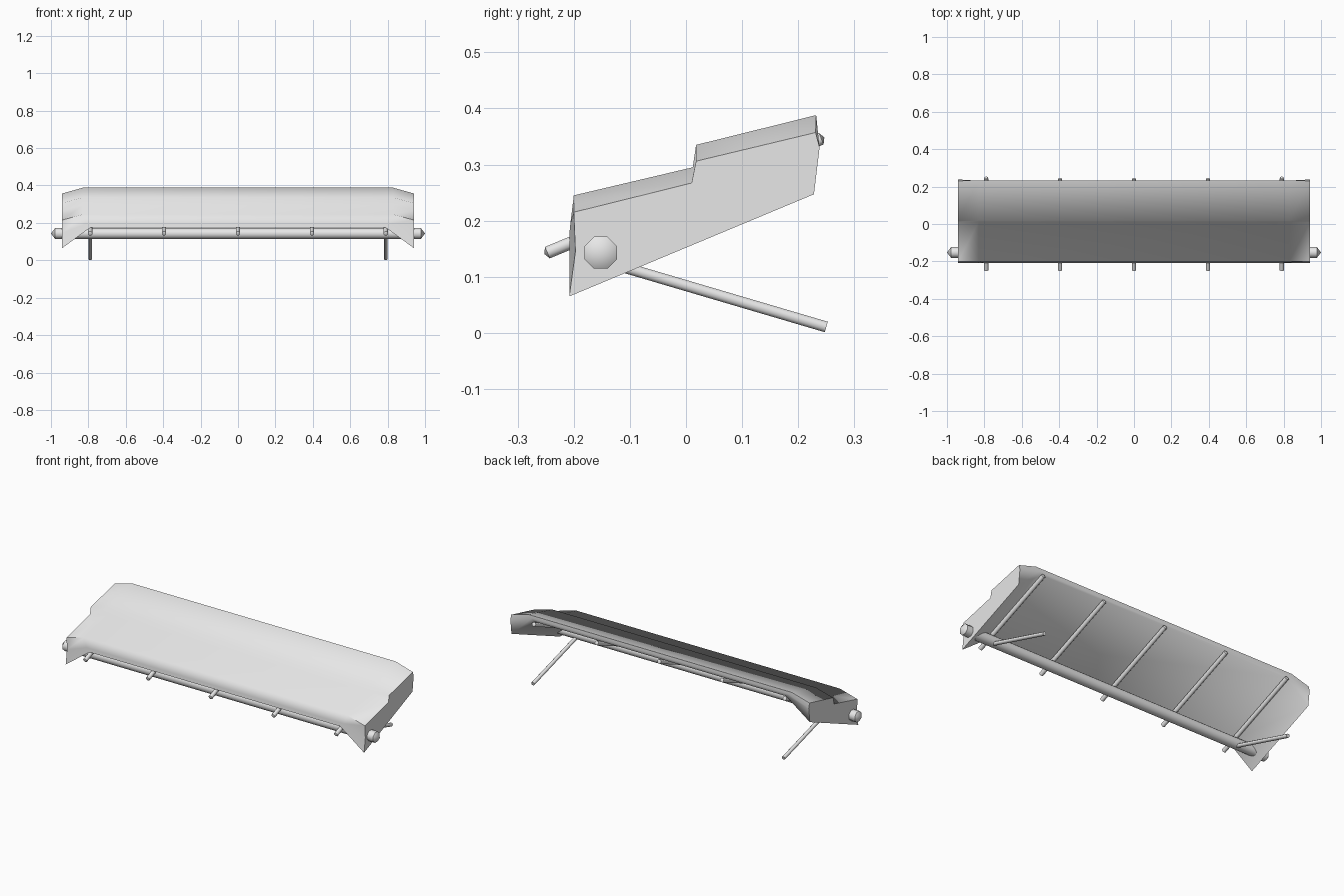
import bpy, bmesh, math
from mathutils import Vector

cube = bpy.data.objects.get("Cube")
if cube:
    bpy.data.objects.remove(cube)

grey = bpy.data.materials.new("light_grey")
grey.use_nodes = True
colour = (0.8, 0.8, 0.8, 1)
grey.diffuse_color = colour
grey.node_tree.nodes["Principled BSDF"].inputs["Base Color"].default_value = colour


def finish(name, bm, angle):
    bmesh.ops.recalc_face_normals(bm, faces=bm.faces)
    mesh = bpy.data.meshes.new(name)
    bm.to_mesh(mesh)
    bm.free()
    mesh.materials.append(grey)
    obj = bpy.data.objects.new(name, mesh)
    bpy.context.collection.objects.link(obj)
    bpy.ops.object.select_all(action='DESELECT')
    obj.select_set(True)
    bpy.context.view_layer.objects.active = obj
    bpy.ops.object.shade_smooth_by_angle(angle=math.radians(angle))
    return obj


def rod(name, start, end, radius, tip=0.0, sides=8):
    """Straight bar; tip is the length of the point on each end."""
    start, end = Vector(start), Vector(end)
    axis = end - start
    length = axis.length
    turn = axis.to_track_quat('Z', 'Y')
    rings = [(0, radius), (length, radius)]
    bm = bmesh.new()
    loops = []
    for along, r in rings:
        loops.append([bm.verts.new(start + turn @ Vector((
            r * math.cos(math.tau * (i + 0.5) / sides),
            r * math.sin(math.tau * (i + 0.5) / sides), along)))
            for i in range(sides)])
    for i in range(sides):
        j = (i + 1) % sides
        bm.faces.new((loops[0][i], loops[0][j], loops[1][j], loops[1][i]))
    for loop, centre, way in ((loops[0], start, -1), (loops[1], end, 1)):
        if tip:
            peak = bm.verts.new(centre + axis.normalized() * tip * way)
            for i in range(sides):
                bm.faces.new((loop[i], loop[(i + 1) % sides], peak))
        else:
            bm.faces.new(loop)
    return finish(name, bm, 50)


# Stepped deck: (bend x, middle y, middle z, end y, end z) around the section
END_X = 0.94
section = [
    (0.79, -0.208, 0.175, -0.208, 0.065),
    (0.81, -0.206, 0.195, -0.197, 0.145),
    (0.83, -0.200, 0.245, -0.200, 0.215),
    (0.83, 0.012, 0.295, 0.010, 0.267),
    (0.83, 0.018, 0.335, 0.018, 0.306),
    (0.83, 0.232, 0.388, 0.231, 0.357),
    (0.81, 0.230, 0.370, 0.238, 0.330),
    (0.79, 0.228, 0.355, 0.228, 0.247),
]
bm = bmesh.new()
loops = [
    [bm.verts.new((-END_X, p[3], p[4])) for p in section],
    [bm.verts.new((-p[0], p[1], p[2])) for p in section],
    [bm.verts.new((p[0], p[1], p[2])) for p in section],
    [bm.verts.new((END_X, p[3], p[4])) for p in section],
]
for a, b in zip(loops, loops[1:]):
    for i in range(len(section)):
        j = (i + 1) % len(section)
        bm.faces.new((a[i], a[j], b[j], b[i]))
bm.faces.new(loops[0])
bm.faces.new(loops[-1])
finish("stepped_deck", bm, 70)

# Cross bars under the deck, poking out at front and back
for n in range(5):
    x = -0.79 + n * 0.395
    rod(f"cross_bar_{n + 1}", (x, -0.247, 0.143), (x, 0.241, 0.346), 0.012, 0.006)

# Roller tube with end knobs
AXLE_Y, AXLE_Z = -0.152, 0.143
rod("roller_tube", (-0.92, AXLE_Y, AXLE_Z), (0.92, AXLE_Y, AXLE_Z), 0.029, sides=16)
for side, label in ((1, "left"), (-1, "right")):
    rod(f"{label}_end_knob", (side * 0.92, AXLE_Y, AXLE_Z),
        (side * 0.978, AXLE_Y, AXLE_Z), 0.031, 0.022)
    # Support leg sloping back to the ground
    rod(f"{label}_support_leg", (side * 0.79, AXLE_Y, 0.129),
        (side * 0.79, 0.25, 0.0105), 0.0105)
